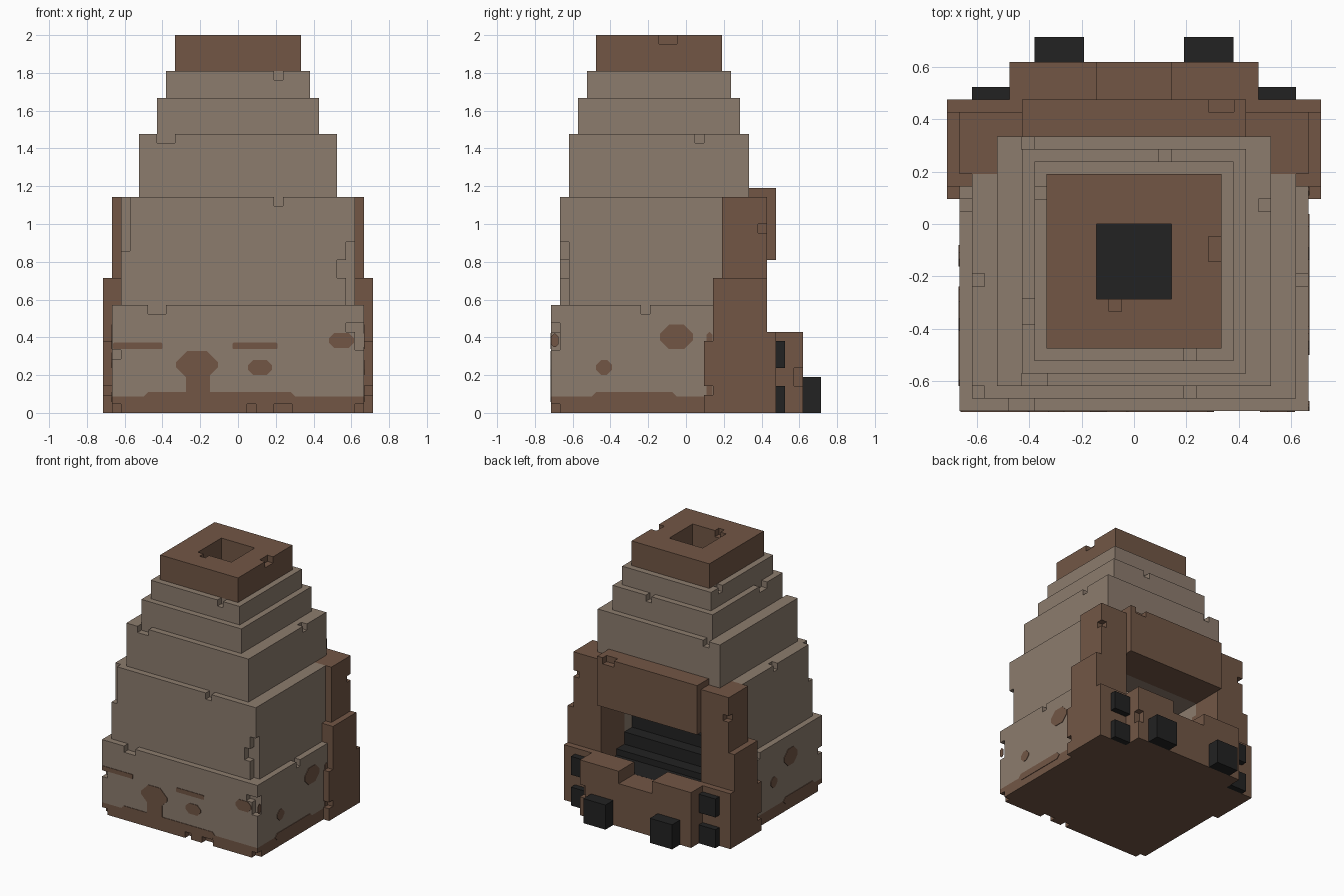
import bpy
import bmesh
from mathutils import Vector

cube = bpy.data.objects.get("Cube")
if cube:
    bpy.data.objects.remove(cube, do_unlink=True)

UNIT = 2 / 42        # every part sits on a block grid of this size
EASE = 0.01          # cutters are slightly oversized, in blocks


def make_material(name, colour):
    material = bpy.data.materials.new(name)
    material.use_nodes = True
    material.diffuse_color = (*colour, 1)
    shader = material.node_tree.nodes["Principled BSDF"]
    shader.inputs["Base Color"].default_value = (*colour, 1)
    shader.inputs["Roughness"].default_value = 0.9
    return material


clay = make_material("pale clay", (0.265, 0.202, 0.155))
brick = make_material("brown brick", (0.168, 0.094, 0.060))
coal = make_material("black coal", (0.016, 0.016, 0.016))


def add_object(name, bm, material):
    bmesh.ops.recalc_face_normals(bm, faces=bm.faces)
    mesh = bpy.data.meshes.new(name)
    bm.to_mesh(mesh)
    bm.free()
    if material:
        mesh.materials.append(material)
    obj = bpy.data.objects.new(name, mesh)
    bpy.context.collection.objects.link(obj)
    return obj


def block(name, x, y, z, material, grow=0):
    """Box from (low, high) pairs given in blocks."""
    bm = bmesh.new()
    bmesh.ops.create_cube(bm, size=1)
    for vert in bm.verts:
        corner = [low - grow if side < 0 else high + grow
                  for side, (low, high) in zip(vert.co, (x, y, z))]
        vert.co = Vector(corner) * UNIT
    return add_object(name, bm, material)


def carve(obj, cuts):
    """Subtract boxes from a part and bake the result."""
    cutters = []
    for x, y, z in cuts:
        cutter = block("cutter", x, y, z, None, EASE)
        cutter.hide_render = True
        modifier = obj.modifiers.new("carve", "BOOLEAN")
        modifier.operation = "DIFFERENCE"
        modifier.solver = "EXACT"
        modifier.object = cutter
        cutters.append(cutter)
    bpy.context.view_layer.update()
    evaluated = obj.evaluated_get(bpy.context.evaluated_depsgraph_get())
    baked = bpy.data.meshes.new_from_object(evaluated)
    obj.modifiers.clear()
    obj.data = baked
    for cutter in cutters:
        bpy.data.objects.remove(cutter, do_unlink=True)


def nick(x, y, z, wide=1, deep=1, tall=1):
    """Small chip, given by its low corner."""
    return (x, x + wide), (y, y + deep), (z, z + tall)


def patch(name, face, low, high, bottom, top, chamfer=0.4):
    """Thin plate with clipped corners, laid on a wall of the base."""
    c = chamfer
    outline = [(low + c, bottom), (high - c, bottom), (high, bottom + c),
               (high, top - c), (high - c, top), (low + c, top),
               (low, top - c), (low, bottom + c)]
    place = {"front": lambda a, z: (a, -15, z),
             "right": lambda a, z: (14, a, z),
             "left": lambda a, z: (-14, a, z)}[face]
    outward = {"front": (0, -1, 0), "right": (1, 0, 0), "left": (-1, 0, 0)}[face]
    bm = bmesh.new()
    ring = [bm.verts.new(Vector(place(a, z)) * UNIT) for a, z in outline]
    base = bm.faces.new(ring)
    lifted = bmesh.ops.extrude_face_region(bm, geom=[base], use_keep_orig=True)["geom"]
    moved = [item for item in lifted if isinstance(item, bmesh.types.BMVert)]
    bmesh.ops.translate(bm, verts=moved, vec=Vector(outward) * 0.004)
    return add_object(name, bm, brick)


# Hollow spaces: the fire chamber and the flue above it
chamber = (-9, 9), (-11, 10), (7, 17)
flue = (-3, 3), (-6, 0), (16, 43)

# Foot and stepped clay body
foot = block("foot", (-14, 14), (-15, 3), (0, 1.8), brick)
carve(foot, [nick(1, -15, 0), nick(4, -15, 0, 2), nick(13, -15, 0),
             nick(-14, -15, 0)])

lower_body = block("lower_body", (-14, 14), (-15, 3), (1.8, 12), clay)
carve(lower_body, [chamber, nick(-10, -15, 11, 2), nick(13, -5, 11),
                   nick(-14, 1, 11), nick(-14, -15, 6), nick(13, -15, 7, tall=3),
                   nick(12, -15, 9)])

middle_body = block("middle_body", (-13, 13), (-14, 4), (12, 24), clay)
carve(middle_body, [chamber, flue, nick(4, -14, 23), nick(-13, -5, 23),
                    nick(12, -14, 12, tall=7), nick(11, -14, 15, tall=2),
                    nick(-13, -14, 18, tall=6)])

shoulder = block("shoulder", (-11, 11), (-13, 7), (24, 31), clay)
carve(shoulder, [flue, nick(-9, -13, 30, 2), nick(10, 1, 30), nick(-9, 6, 30)])

neck = block("neck", (-9, 9), (-12, 6), (31, 35), clay)
carve(neck, [flue, nick(2, 5, 34), nick(-9, -8, 34, deep=2)])

collar = block("collar", (-8, 8), (-11, 5), (35, 38), clay)
carve(collar, [flue, nick(4, -11, 37), nick(-8, 2, 37)])

chimney_cap = block("chimney_cap", (-7, 7), (-10, 4), (38, 42), brick)
carve(chimney_cap, [flue, nick(6, -3, 41, deep=2), nick(-2, -7, 41)])

# Brick surround of the rear opening, both sides alike
for side, label in ((1, "left"), (-1, "right")):
    def across(low, high):
        return (low, high) if side > 0 else (-high, -low)

    pier_foot = block(label + "_pier_foot", across(9, 15), (2, 9), (0, 8), brick)
    carve(pier_foot, [(across(14, 15), (2, 3), (2, 3))])
    block(label + "_pier_lower", across(9, 15), (3, 9), (8, 15), brick)
    pier = block(label + "_pier_upper", across(9, 14), (4, 9), (15, 24), brick)
    carve(pier, [(across(13, 14), (8, 9), (20, 21))])
    block(label + "_wing", across(9, 15), (9, 10), (0, 9), brick)
    block(label + "_rear_peg", across(4, 8), (13, 15), (0, 4), coal)
    for height, level in ((0, "lower"), (5, "upper")):
        block(label + "_" + level + "_side_peg", across(10, 13), (10, 11),
              (height, height + 3), coal)

lintel = block("lintel", (-9, 9), (4, 10), (17, 25), brick)
carve(lintel, [nick(6, 9, 24, 2)])

sill = block("sill", (-10, 10), (9, 13), (0, 9), brick)
carve(sill, [((-3, 3), (8, 14), (7, 10)), nick(9, 12, 3, tall=2)])

# Closed underside behind the foot, and the stepped coal bed
block("hearth_floor", (-9, 9), (3, 9), (0, 1), brick)
for number, (rear, top) in enumerate(((9, 7), (5, 8), (3, 10), (1, 12))):
    block("coal_step_%d" % number, (-9, 9), (-11, rear), (top - 3, top), coal)

# Bare brick showing through the clay
patch("front_stripe_right", "front", -13.9, -8.4, 7.1, 7.8, 0.1)
patch("front_stripe_left", "front", -0.6, 4.4, 7.1, 7.8, 0.1)
patch("front_large_spot", "front", -6.9, -2.2, 3.8, 6.9, 1.3)
patch("front_spot_stem", "front", -5.8, -3.1, 2, 4.2, 0.1)
patch("front_oval", "front", 1.1, 3.8, 4.2, 5.9, 0.6)
patch("front_corner_oval", "front", 10.1, 12.9, 7.2, 8.9, 0.6)
patch("front_band", "front", -10.5, 6.4, 1.2, 2.3, 0.5)
patch("left_corner_spot", "right", -15, -14.2, 7.3, 8.8, 0.3)
patch("left_spot", "right", -2.9, 0.8, 7.1, 9.8, 1)
patch("left_dot", "right", -10, -8.2, 4.2, 5.9, 0.6)
patch("left_band", "right", -10.5, -1, 1.2, 2.3, 0.5)
patch("left_pier_stain", "right", 2.3, 2.95, 1, 9, 0.3)
patch("right_spot", "left", -8.6, -5.2, 7.1, 9.8, 1)
patch("right_dot", "left", -3.4, -1.7, 5, 6.7, 0.6)
patch("right_band", "left", -13, -5, 1.2, 2.3, 0.5)
